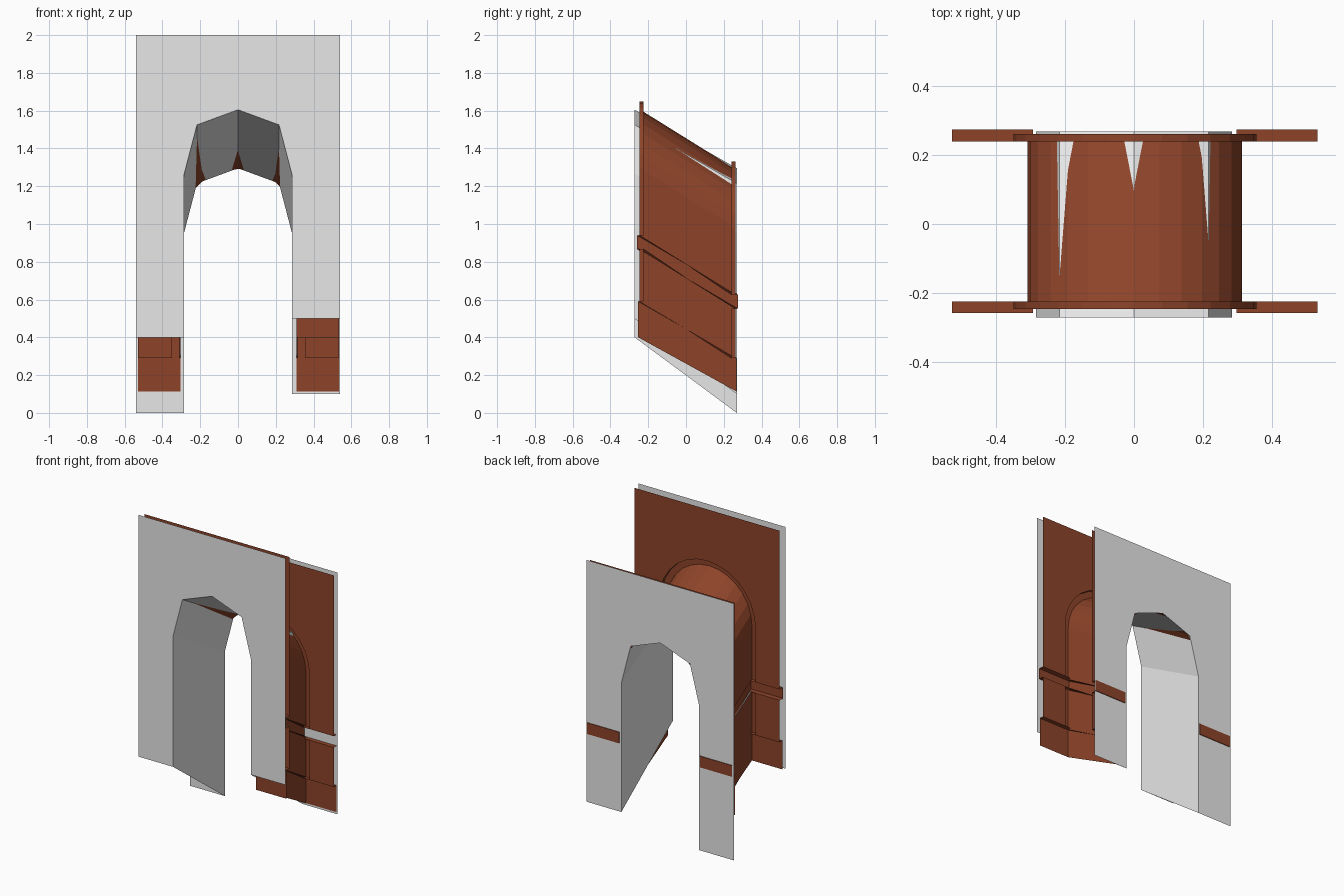
import bpy, bmesh, math

if "Cube" in bpy.data.objects:
    bpy.data.objects.remove(bpy.data.objects["Cube"])


def material(name, rgb):
    m = bpy.data.materials.new(name)
    m.diffuse_color = (*rgb, 1)
    m.use_nodes = True
    m.node_tree.nodes["Principled BSDF"].inputs["Base Color"].default_value = m.diffuse_color
    return m


BROWN = material("brown_wall", (0.27, 0.057, 0.022))
GREY = material("light_grey_shell", (0.8, 0.8, 0.8))


def strips(name, rows, mat, shift=0.0):
    """Each entry is a pair of equally long point rows, joined with quads."""
    bm = bmesh.new()
    for a, b in rows:
        for i in range(len(a) - 1):
            bm.faces.new([bm.verts.new((p[0] + shift, p[1], p[2]))
                          for p in (a[i], a[i + 1], b[i + 1], b[i])])
    bmesh.ops.remove_doubles(bm, verts=bm.verts, dist=0.0003)
    me = bpy.data.meshes.new(name)
    bm.to_mesh(me)
    bm.free()
    me.materials.append(mat)
    ob = bpy.data.objects.new(name, me)
    bpy.context.collection.objects.link(ob)
    return ob


def panel(arch, half, y, top, low_l, low_r):
    """Flat wall with an arched opening; arch runs left to right as (x, z)."""
    xl, zl = arch[0]
    xr, zr = arch[-1]
    return [
        ([(x, y, z) for x, z in arch], [(x, y, top) for x, z in arch]),
        ([(-half, y, low_l), (xl, y, low_l)], [(-half, y, zl), (xl, y, zl)]),
        ([(-half, y, zl), (xl, y, zl)], [(-half, y, top), (xl, y, top)]),
        ([(xr, y, low_r), (half, y, low_r)], [(xr, y, zr), (half, y, zr)]),
        ([(xr, y, zr), (half, y, zr)], [(xr, y, top), (half, y, top)]),
    ]


# grey simplified shell: front wall, back wall and sloping passage
GF, GB, DROP = -0.272, 0.269, 0.31
g_arch = [(-0.285, 1.265), (-0.217, 1.525), (0, 1.605), (0.217, 1.525), (0.285, 1.265)]
g_back = [(x, z - DROP) for x, z in g_arch]
strips("shell_front", panel(g_arch, 0.54, GF, 2.0, 0.4, 0.5), GREY)
strips("shell_back", panel(g_back, 0.54, GB, 1.7, 0.0, 0.1), GREY)
g_f = [(-0.285, 0.4)] + g_arch + [(0.285, 0.5)]
g_b = [(-0.285, 0.0)] + g_back + [(0.285, 0.1)]
strips("shell_passage", [([(x, GF, z) for x, z in g_f], [(x, GB, z) for x, z in g_b])], GREY)

# brown doorway dimensions
SH = 0.0025
HALF, R, R_OUT = 0.531, 0.312, 0.353
PF, PB = -0.225, 0.240        # wall planes
TF, TB = -0.247, 0.262        # arch trim planes
CF, CB = 1.296, 0.979         # arch centre heights
BASE, RAIL_LOW, RAIL_TOP = (0.59, 0.29), (0.868, 0.552), (0.94, 0.626)
N = 14


def arc(r, cz):
    return [(-r * math.cos(math.pi * i / N), cz + r * math.sin(math.pi * i / N))
            for i in range(N + 1)]


def at_y(pts, y):
    return [(x, y, z) for x, z in pts]


# walls above the rail
strips("front_wall", panel(arc(R_OUT, CF), HALF, PF, 1.99, RAIL_TOP[0], RAIL_TOP[0]), BROWN, SH)
strips("back_wall", panel(arc(R_OUT, CB), HALF, PB, 1.69, RAIL_TOP[1], RAIL_TOP[1]), BROWN, SH)

# arch trims and vault, with legs down to the rail


def leg_arc(r, k):
    low = RAIL_TOP[k]
    return [(-r, low)] + arc(r, (CF, CB)[k]) + [(r, low)]


for k, nm, p, t in ((0, "front", PF, TF), (1, "back", PB, TB)):
    outer, inner = leg_arc(R_OUT, k), leg_arc(R, k)
    strips(nm + "_arch_trim", [(at_y(outer, p), at_y(outer, t)),
                               (at_y(outer, t), at_y(inner, t))], BROWN, SH)
strips("vault", [(at_y(leg_arc(R, 0), TF), at_y(leg_arc(R, 1), TB))], BROWN, SH)

# lower walls, skirting and rail on both sides
for s, side in ((-1, "left"), (1, "right")):
    plan = [(HALF, PF, 0), (R_OUT, PF, 0), (R_OUT, TF, 0), (R, TF, 0),
            (R, TB, 1), (R_OUT, TB, 1), (R_OUT, PB, 1), (HALF, PB, 1)]
    strips(side + "_lower_wall", [([(s * x, y, BASE[k]) for x, y, k in plan],
                                   [(s * x, y, RAIL_LOW[k]) for x, y, k in plan])], BROWN, SH)

    def ring(out, xi, z):
        return [(s * HALF, PF - out, z[0]), (s * xi, PF - out, z[0]),
                (s * xi, PB + out, z[1]), (s * HALF, PB + out, z[1])]

    def sweep(name, levels):
        rows = [ring(*lv) for lv in levels]
        strips(name, list(zip(rows, rows[1:])), BROWN, SH)

    sweep(side + "_skirting", [(0.028, 0.308, (0.4, 0.113)), (0.028, 0.308, BASE), (0, R, BASE)])
    sweep(side + "_rail", [(0, R, RAIL_LOW), (0.034, 0.296, RAIL_LOW),
                           (0.034, 0.296, RAIL_TOP), (0, R, RAIL_TOP)])
